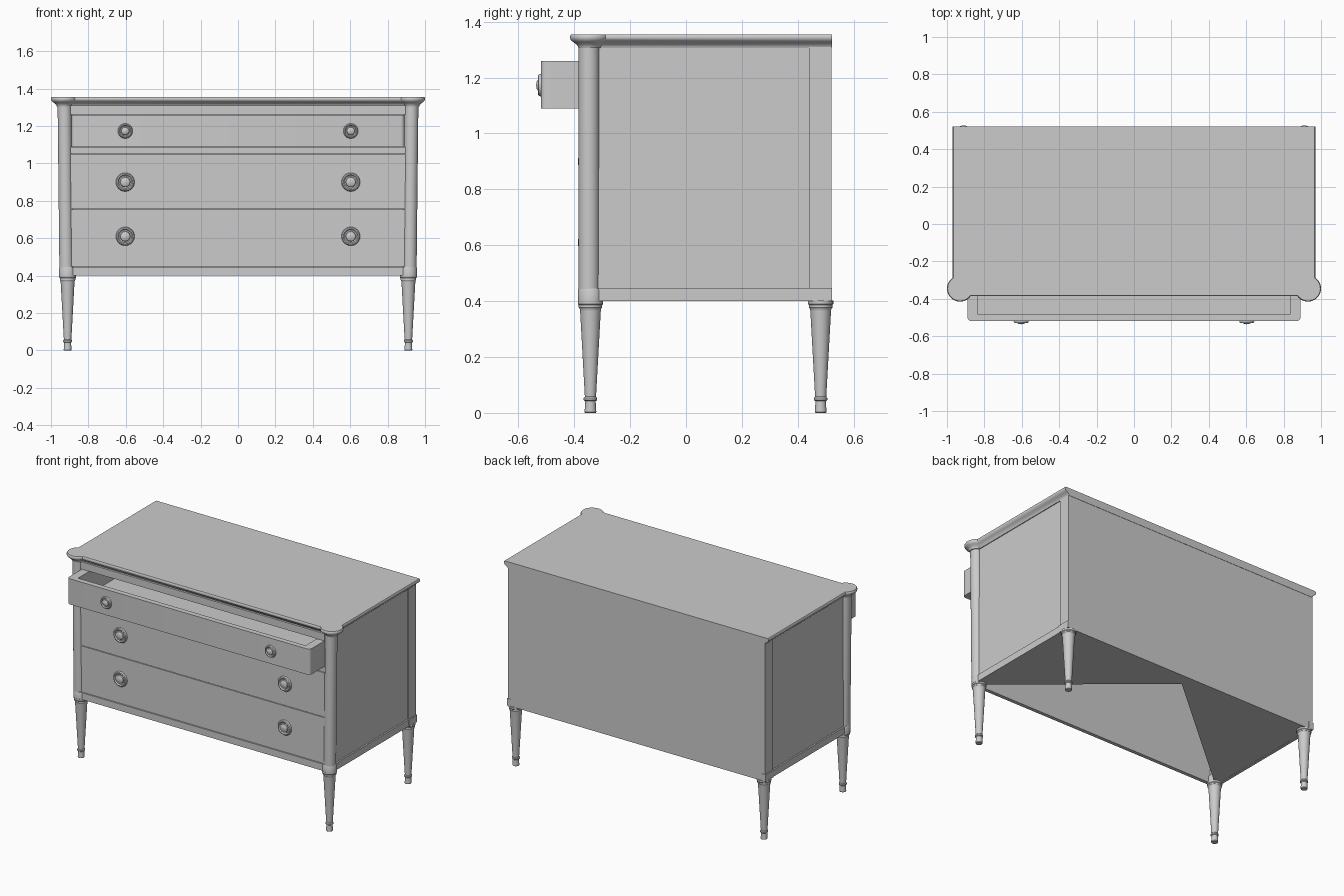
import bpy, bmesh
from math import cos, sin, pi, acos, asin

if "Cube" in bpy.data.objects:
    bpy.data.objects.remove(bpy.data.objects["Cube"])

SEG = 32


def make_object(name, bm, smooth=False):
    bmesh.ops.recalc_face_normals(bm, faces=bm.faces)
    me = bpy.data.meshes.new(name)
    bm.to_mesh(me)
    bm.free()
    ob = bpy.data.objects.new(name, me)
    bpy.context.collection.objects.link(ob)
    if smooth:
        bpy.ops.object.select_all(action='DESELECT')
        ob.select_set(True)
        bpy.context.view_layer.objects.active = ob
        bpy.ops.object.shade_smooth_by_angle(angle=0.6)
    return ob


def box(name, x0, x1, y0, y1, z0, z1, round_front=0):
    bm = bmesh.new()
    bmesh.ops.create_cube(bm, size=1)
    for v in bm.verts:
        v.co = (x1 if v.co.x > 0 else x0, y1 if v.co.y > 0 else y0, z1 if v.co.z > 0 else z0)
    if round_front:
        edges = [e for e in bm.edges if all(v.co.y == e.verts[0].co.y and v.co.y < (y0 + y1) / 2
                                            for v in e.verts)
                 and abs(e.verts[0].co.x - e.verts[1].co.x) < 1e-5]
        bmesh.ops.bevel(bm, geom=edges, offset=round_front, segments=4, profile=0.5, affect='EDGES')
    return make_object(name, bm, round_front > 0)


def skin_rings(name, rings):
    """Join stacked rings of equal point count and cap both ends."""
    bm = bmesh.new()
    vs = [[bm.verts.new(p) for p in ring] for ring in rings]
    n = len(rings[0])
    for a, b in zip(vs, vs[1:]):
        for i in range(n):
            j = (i + 1) % n
            bm.faces.new((a[i], a[j], b[j], b[i]))
    bm.faces.new(vs[0])
    bm.faces.new(vs[-1])
    return make_object(name, bm, True)


def lathe(name, profile, centre):
    """Profile rows: radius, height, optional x shift of that ring."""
    cx, cy = centre
    return skin_rings(name, [[(cx + s + r * cos(2 * pi * i / SEG), cy + r * sin(2 * pi * i / SEG), z)
                              for i in range(SEG)] for r, z, s in profile])


def knob(name, x, y, z, r):
    prof = [(1, 0), (1, .004), (.92, .010), (.8, .012), (.68, .006), (.55, .006),
            (.5, .012), (.35, .016), (.05, .018)]
    skin_rings(name, [[(x + r * k * cos(2 * pi * i / SEG), y - d, z + r * k * sin(2 * pi * i / SEG))
                       for i in range(SEG)] for k, d in prof])


# Moulded top with rounded ears over the front columns
def top_ring(d, z):
    cx, cy, r, k = 0.93, -0.345, 0.07 - d, 0.04 - d
    a0, a1 = acos(k / r), -(pi - asin(k / r))
    half = [(0.97 - d, 0.522)]
    for i in range(25):
        a = a0 + (a1 - a0) * i / 24
        half.append((cx + r * cos(a), cy + r * sin(a)))
    return [(x, y, z) for x, y in half] + [(-x, y, z) for x, y in reversed(half)]


skin_rings("top", [top_ring(d, z) for d, z in
                   [(.030, 1.305), (.028, 1.312), (.022, 1.320), (.010, 1.328), (.003, 1.334),
                    (0, 1.341), (0, 1.349), (.004, 1.355)]])

# Legs, columns, side panels and stiles, mirrored
leg = [(.019, 0), (.021, .003), (.019, .035), (.019, .042), (.024, .046), (.024, .053),
       (.020, .058), (.037, .365), (.038, .372), (.042, .377), (.042, .386), (.045, .390), (.045, .402)]
for side, s in (("left", -1), ("right", 1)):
    for pos, y in (("front", -.342), ("back", .482)):
        lathe(f"{pos}_leg_{side}", [(r, z, 0) for r, z in leg], (s * .911, y))
    lathe(f"corner_base_{side}", [(.044, .40, 0), (.044, .440, 0), (.041, .446, 0)], (s * .913, -.342))
    lathe(f"front_column_{side}", [(.037, .444, 0), (.037, 1.27, s * .009), (.037, 1.308, s * .010)],
          (s * .918, -.347))
    for name, dims in (("side_panel", (.925, .935, -.345, .52, .40, 1.31)),
                       ("back_stile", (.92, .943, .44, .52, .40, 1.31)),
                       ("side_base", (.925, .945, -.33, .44, .40, .445)),
                       ("back_corner_base", (.915, .949, .436, .522, .40, .447))):
        x0, x1, *rest = dims
        box(f"{name}_{side}", min(s * x0, s * x1), max(s * x0, s * x1), *rest)

# Back panel
box("back_panel", -.935, .935, .510, .520, .40, 1.31)

# Underside board, open with a wedge towards the front
bm = bmesh.new()
bm.faces.new([bm.verts.new((x, y, .401)) for x, y in
              [(-.94, -.365), (0, .44), (.94, -.365), (.94, .52), (-.94, .52)]])
make_object("underside", bm)

# Front rails, lower drawer fronts and backing
W = .895
box("base_rail", -W, W, -.374, -.355, .40, .445)
box("middle_rail", -W, W, -.368, -.355, 1.053, 1.088)
box("top_rail", -W, W, -.370, -.355, 1.262, 1.31)
box("front_backing", -W, W, -.356, -.350, .40, 1.085)
box("lower_drawer_front", -W, W, -.370, -.355, .448, .753)
box("middle_drawer_front", -W, W, -.370, -.355, .757, 1.050)

# Open top drawer
D = .89
box("open_drawer_front", -D, D, -.519, -.484, 1.09, 1.26, .02)
for side, s in (("left", -1), ("right", 1)):
    box(f"open_drawer_side_{side}", min(s * D, s * .835), max(s * D, s * .835), -.485, .10, 1.09, 1.26)
box("open_drawer_back", -.836, .836, .07, .10, 1.09, 1.26)
box("open_drawer_floor", -.836, .836, -.485, .08, 1.09, 1.11)

# Knobs
for side, s in (("left", -1), ("right", 1)):
    for row, y, z, r in (("top", -.518, 1.173, .040), ("middle", -.369, .90, .050),
                         ("lower", -.369, .61, .050)):
        knob(f"{row}_knob_{side}", s * .603, y, z, r)
